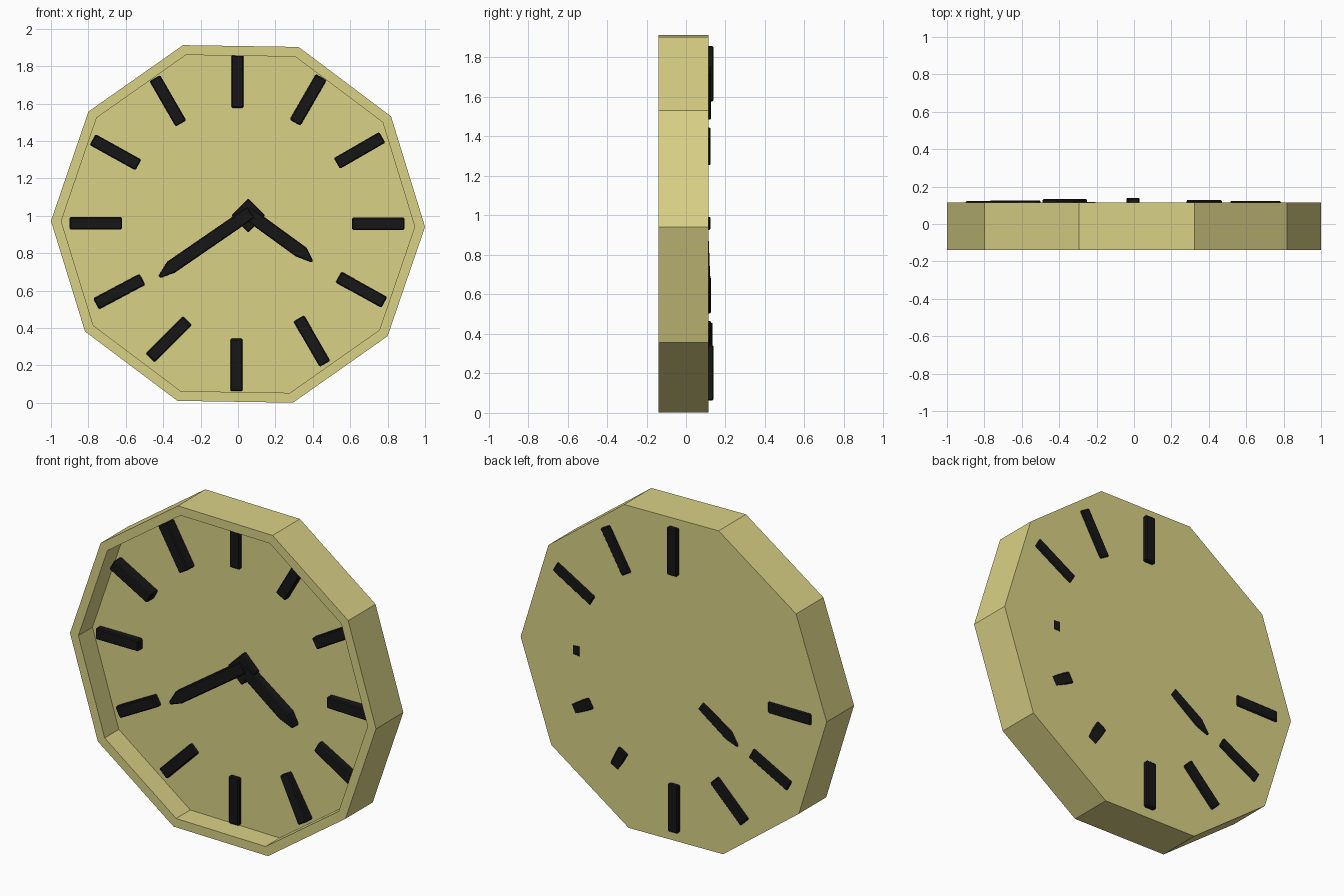
import bpy, bmesh
from math import sin, cos, radians

if "Cube" in bpy.data.objects:
    bpy.data.objects.remove(bpy.data.objects["Cube"])

CZ = 0.957  # height of the dial centre


def material(name, rgb):
    m = bpy.data.materials.new(name)
    m.diffuse_color = (*rgb, 1)
    m.use_nodes = True
    m.node_tree.nodes["Principled BSDF"].inputs["Base Color"].default_value = m.diffuse_color
    return m


brass = material("khaki", (0.70, 0.64, 0.24))
black = material("black", (0.008, 0.008, 0.008))


def finish(bm, name, mat, bevel=0.0):
    bmesh.ops.recalc_face_normals(bm, faces=bm.faces)
    me = bpy.data.meshes.new(name)
    bm.to_mesh(me)
    bm.free()
    ob = bpy.data.objects.new(name, me)
    bpy.context.collection.objects.link(ob)
    me.materials.append(mat)
    if bevel:
        b = ob.modifiers.new("bevel", 'BEVEL')
        b.width, b.segments = bevel, 1
    return ob


def bar(name, start, outline, angle, front, back, bevel=0.006):
    """Extrude an (along, across) outline in the dial plane.
    front / back are (start, end) depths, so bars can lean slightly."""
    a = radians(angle)
    length = max(u for u, v in outline)
    bm = bmesh.new()
    rings = []
    for depth in (front, back):
        ring = []
        for u, v in outline:
            x = start[0] + u * cos(a) - v * sin(a)
            z = start[1] + u * sin(a) + v * cos(a)
            y = depth[0] + (depth[1] - depth[0]) * u / length
            ring.append(bm.verts.new((x, y, z)))
        rings.append(ring)
        bm.faces.new(ring)
    n = len(outline)
    for i in range(n):
        j = (i + 1) % n
        bm.faces.new((rings[0][i], rings[0][j], rings[1][j], rings[1][i]))
    return finish(bm, name, black, bevel)


# ten-sided case with a rim and a recessed dial
bm = bmesh.new()
rings = []
for r, y in ((1.0, 0.115), (1.0, -0.14), (0.945, -0.14), (0.945, -0.008)):
    rings.append([bm.verts.new((r * cos(radians(36 * i - 0.9)), y,
                                CZ + r * sin(radians(36 * i - 0.9))))
                  for i in range(10)])
for p, q in zip(rings, rings[1:]):
    for i in range(10):
        j = (i + 1) % 10
        bm.faces.new((p[i], p[j], q[j], q[i]))
bm.faces.new(rings[0])
bm.faces.new(rings[-1])
finish(bm, "clock_case", brass)

# hour markers: centre x, centre z, direction, front depth, back depth (inner, outer)
markers = [
    (0.375, 1.62, 60, -0.045, 0.127, 0.127),
    (0.65, 1.35, 30, -0.047, 0.124, 0.124),
    (0.75, 0.957, 0, -0.047, 0.117, 0.105),
    (0.66, 0.605, -29, -0.04, 0.124, 0.105),
    (0.395, 0.33, -60, -0.038, 0.128, 0.100),
    (-0.008, 0.203, -90, -0.03, 0.14, 0.14),
    (-0.37, 0.34, -135, -0.035, 0.134, 0.134),
    (-0.635, 0.595, -152, -0.045, 0.126, 0.126),
    (-0.76, 0.96, 180, -0.047, 0.124, 0.124),
    (-0.655, 1.34, 151, -0.072, 0.095, 0.095),
    (-0.375, 1.615, 120, -0.075, 0.09, 0.09),
    (-0.003, 1.718, 90, -0.03, 0.14, 0.14),
]
L, W = 0.28, 0.033
for h, (x, z, ang, f, b0, b1) in enumerate(markers, 1):
    a = radians(ang)
    tilt = b1 - b0
    bar(f"hour_marker_{h}", (x - L / 2 * cos(a), z - L / 2 * sin(a)),
        [(0, -W), (L, -W), (L, W), (0, W)], ang, (f, f + tilt), (b0, b1))

# pointed hands meeting at a square hub
bar("minute_hand", (0.07, 1.02),
    [(0, -0.036), (0.52, -0.036), (0.60, 0.0), (0.60, 0.015), (0.52, 0.036), (0, 0.036)],
    -145.5, (-0.055, -0.045), (0.108, 0.122))
bar("hour_hand", (0.03, 1.03),
    [(0, -0.036), (0.37, -0.036), (0.46, -0.012), (0.46, 0.0), (0.39, 0.036), (0, 0.036)],
    -36, (-0.05, -0.063), (0.10, 0.10))
bar("hand_hub", (0.055, 0.91),
    [(0, 0), (0.13, 0), (0.13, 0.13), (0, 0.13)], 45, (-0.05, -0.05), (0.10, 0.10))
